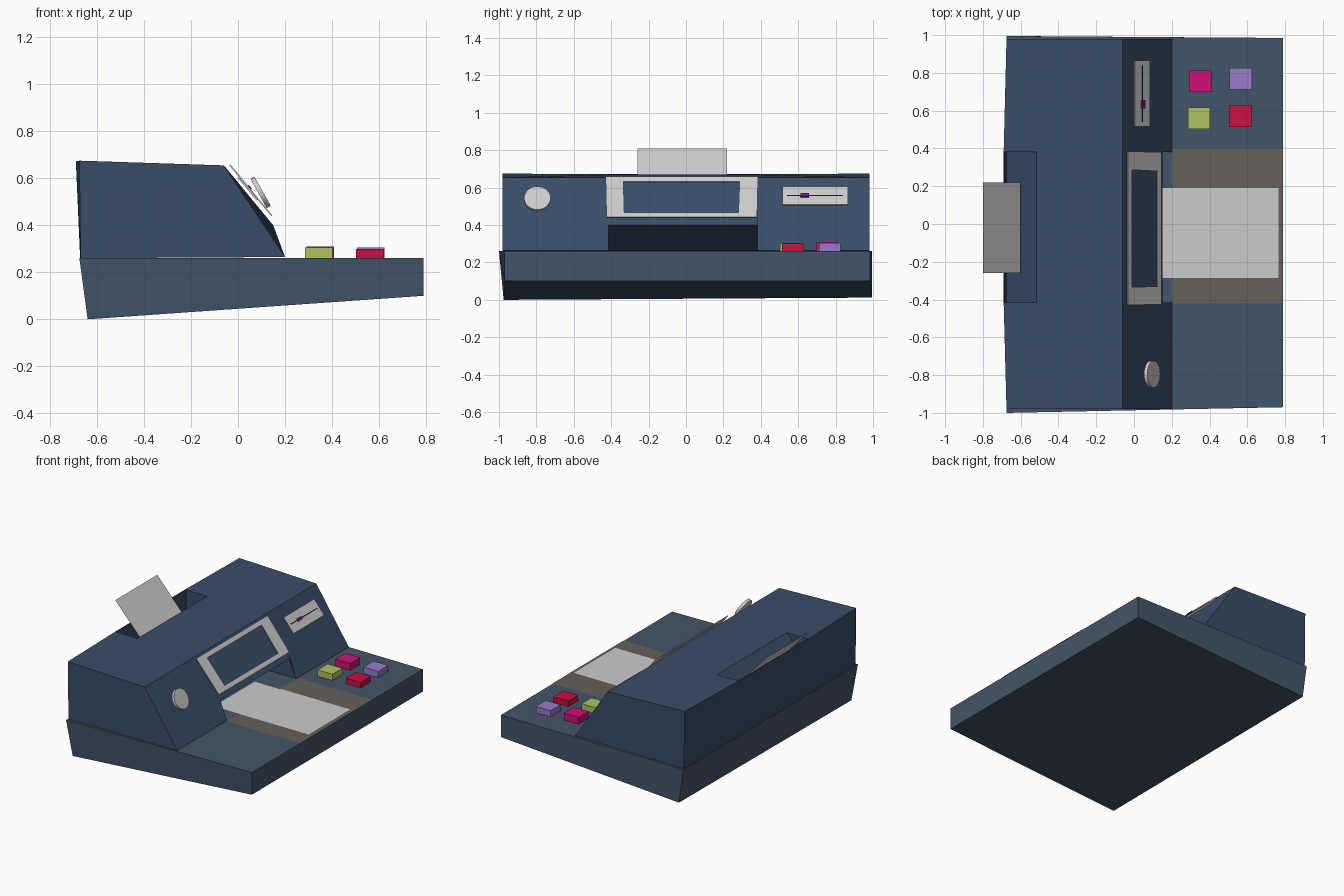
import bpy, bmesh, math
from mathutils import Vector, Matrix

if "Cube" in bpy.data.objects:
    bpy.data.objects.remove(bpy.data.objects["Cube"])


def material(name, rgb):
    m = bpy.data.materials.new(name)
    m.diffuse_color = (*rgb, 1)
    m.use_nodes = True
    m.node_tree.nodes["Principled BSDF"].inputs["Base Color"].default_value = m.diffuse_color
    return m


BLUE = material("body_blue", (0.04, 0.075, 0.14))
BASE = material("base_blue", (0.055, 0.09, 0.14))
BROWN = material("tray_brown", (0.13, 0.115, 0.10))
DARK = material("slit_dark", (0.01, 0.01, 0.015))
PURPLE = material("slider_purple", (0.15, 0.01, 0.30))


def finish(name, bm, mat=None):
    bmesh.ops.recalc_face_normals(bm, faces=bm.faces)
    me = bpy.data.meshes.new(name)
    bm.to_mesh(me)
    bm.free()
    ob = bpy.data.objects.new(name, me)
    bpy.context.collection.objects.link(ob)
    if mat:
        me.materials.append(mat)
    return ob


def box(name, centre, size, mat=None, rot=None):
    bm = bmesh.new()
    bmesh.ops.create_cube(bm, size=1)
    mx = Matrix.Translation(centre) @ (rot or Matrix()) @ Matrix.Diagonal((*size, 1))
    bmesh.ops.transform(bm, matrix=mx, verts=bm.verts)
    return finish(name, bm, mat)


def sheet(name, corners, mat=None):
    bm = bmesh.new()
    bm.faces.new([bm.verts.new(c) for c in corners])
    return finish(name, bm, mat)


# Base wedge: tapered underside
bm = bmesh.new()
top = [bm.verts.new(c) for c in [(-.675, -1, .26), (.79, -.97, .26), (.79, .985, .26), (-.675, .995, .26)]]
bot = [bm.verts.new(c) for c in [(-.64, -.975, 0), (.79, -.97, .10), (.79, .985, .10), (-.64, .995, .012)]]
bm.faces.new(top)
bm.faces.new(bot)
for i in range(4):
    j = (i + 1) % 4
    bm.faces.new([top[i], top[j], bot[j], bot[i]])
finish("base", bm, BASE)

# Housing: straight end profiles, centre profile with feed slot and output pocket
END = {"back": (-.675, .675), "front": (-.06, .655), "foot": (.2, .265), "heel": (-.67, .26)}
MID = {"back": (-.69, .672), "rim": (-.685, .672), "slot": (-.675, .5), "lip": (-.515, .669),
       "front": (-.06, .655), "hood": (.15, .4), "foot": (.2, .265), "pocket": (-.07, .264),
       "heel": (-.672, .26)}
bm = bmesh.new()


def column(profile, y):
    return {k: bm.verts.new((x, y, z)) for k, (x, z) in profile.items()}


ends = [column(END, -.98), column(END, .98)]
mids = [column(MID, -.415), column(MID, .382)]
for e, m in zip(ends, mids):
    bm.faces.new(list(e.values()))
    strips = [(("back", "front"), ("front", "lip", "rim", "back")),
              (("front", "foot"), ("foot", "hood", "front")),
              (("foot", "heel"), ("heel", "pocket", "foot")),
              (("heel", "back"), ("back", "heel"))]
    for a, b in strips:
        bm.faces.new([e[k] for k in a] + [m[k] for k in b])
    bm.faces.new([m[k] for k in ("rim", "slot", "lip")])
    bm.faces.new([m[k] for k in ("hood", "foot", "pocket")])
loop = ["back", "rim", "slot", "lip", "front", "hood", "pocket", "heel"]
for a, b in zip(loop, loop[1:] + loop[:1]):
    bm.faces.new([mids[0][a], mids[0][b], mids[1][b], mids[1][a]])
finish("housing", bm, BLUE)

# Paper feeding in at the back, tray and printed sheet at the front
sheet("feed_paper", [(-.6, -.26, .59), (-.6, .22, .59), (-.8, .22, .81), (-.8, -.26, .81)])
sheet("paper_tray", [(.2, -.42, .263), (.79, -.42, .263), (.79, .4, .263), (.2, .4, .263)], BROWN)
sheet("output_paper", [(.0, -.285, .267), (.765, -.285, .267), (.765, .19, .267), (.0, .19, .267)])

# Slanted panel frame: local x runs down the slope, local z points outward
down = Vector((.21, 0, -.255)).normalized()
out = Vector((-down.z, 0, down.x))
SLOPE = Matrix((down, (0, 1, 0), out)).transposed().to_4x4()

# Display frame with open window
bm = bmesh.new()
outer = [(-.14, -.43), (.14, -.425), (.14, .38), (-.14, .385)]
inner = [(-.107, -.335), (.107, -.33), (.107, .28), (-.107, .287)]
rings = [[bm.verts.new((x, y, z)) for x, y in pts] for z in (0, .006) for pts in (outer, inner)]
for i in range(4):
    j = (i + 1) % 4
    for a, b in ((0, 1), (2, 3), (0, 2), (1, 3)):
        bm.faces.new([rings[a][i], rings[a][j], rings[b][j], rings[b][i]])
bmesh.ops.transform(bm, matrix=Matrix.Translation((.052, 0, .547)) @ SLOPE, verts=bm.verts)
finish("display_frame", bm)

# Slider plate, slit and knob
p = Vector((.042, .69, .555))
box("slider_plate", p, (.125, .35, .006), None, SLOPE)
box("slider_slit", p + out * .004, (.007, .30, .004), DARK, SLOPE)
box("slider_knob", p + out * .008 + Vector((0, -.055, 0)), (.022, .045, .012), PURPLE, SLOPE)

# Round dial
bm = bmesh.new()
bmesh.ops.create_cone(bm, cap_ends=True, segments=32, radius1=.071, radius2=.071, depth=.02)
mx = Matrix.Translation((.096, -.795, .54)) @ Matrix.Rotation(math.radians(61), 4, 'Y')
bmesh.ops.transform(bm, matrix=mx, verts=bm.verts)
finish("dial", bm)

# Coloured keys
for name, x, y, h, rgb in [("pink", .35, .755, .05, (.62, .005, .18)), ("violet", .565, .768, .045, (.32, .2, .6)),
                           ("green", .344, .56, .045, (.42, .55, .11)), ("red", .562, .57, .04, (.6, .005, .05))]:
    box(name + "_key", (x, y, .26 + h / 2), (.118, .114, h), material("key_" + name, rgb))
